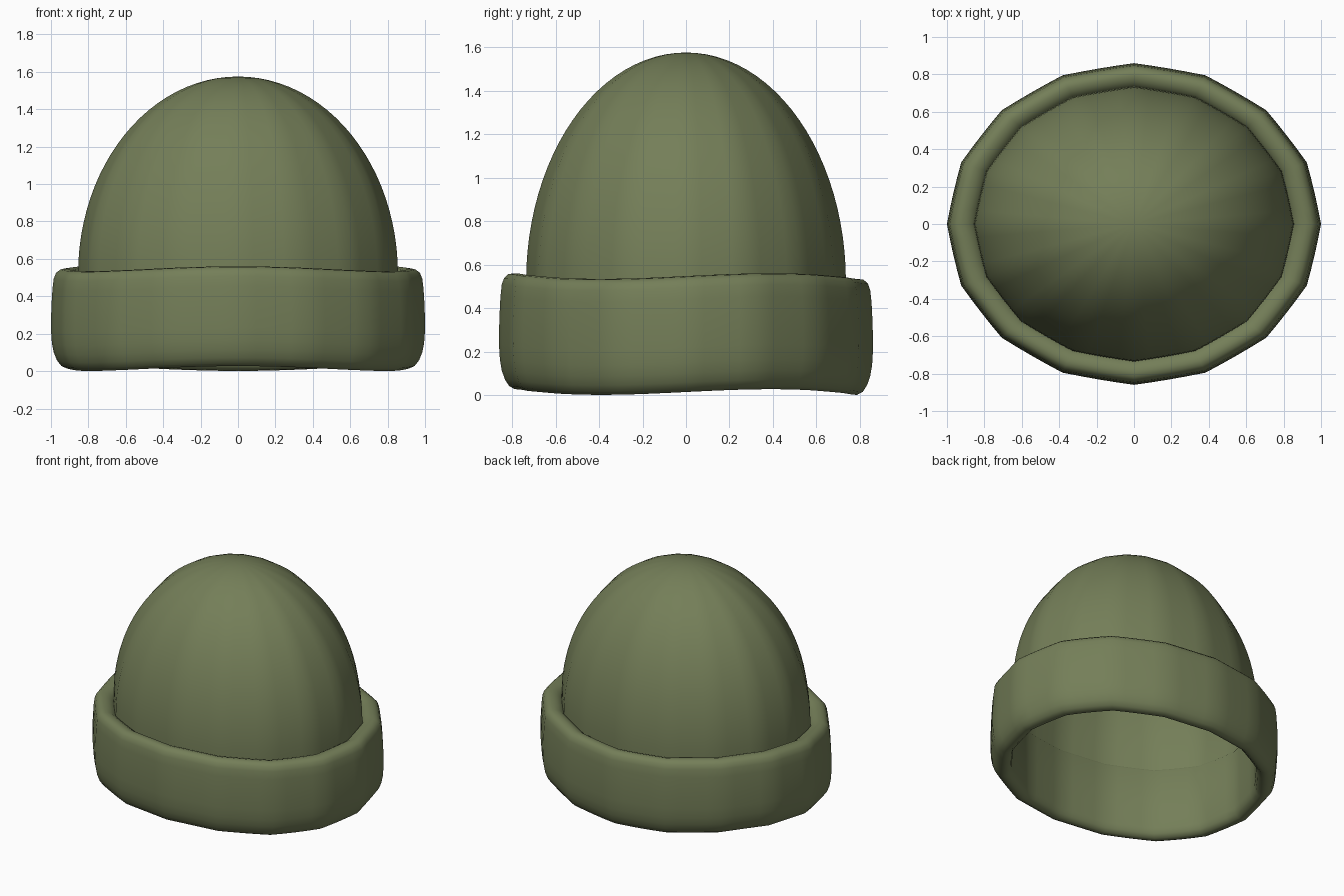
import bpy
import bmesh
from math import sin, cos, pi, tau

cube = bpy.data.objects.get("Cube")
if cube:
    bpy.data.objects.remove(cube, do_unlink=True)

SIDES, SEGMENTS, DEPTH = 16, 64, 0.86

wool = bpy.data.materials.new("olive_wool")
wool.use_nodes = True
colour = (0.175, 0.21, 0.098, 1)
wool.diffuse_color = colour
wool.node_tree.nodes["Principled BSDF"].inputs["Base Color"].default_value = colour


def softened(a):
    """Radius factor of a slightly rounded polygon with SIDES corners."""
    step = tau / SIDES
    flat = cos(step / 2) / cos(a % step - step / 2)
    return 0.2 + 0.8 * flat


def lathe(name, profile, wave=0.0, closed=False, tip=None):
    """Sweep (radius, height) points round an oval, rippling the height."""
    bm = bmesh.new()
    rings = []
    for r, z in profile:
        ring = []
        for i in range(SEGMENTS):
            a = tau * i / SEGMENTS
            k = r * softened(a)
            lift = wave * cos(3 * (a + pi / 2))
            ring.append(bm.verts.new((k * cos(a), DEPTH * k * sin(a), z + lift)))
        rings.append(ring)
    pairs = list(zip(rings, rings[1:]))
    if closed:
        pairs.append((rings[-1], rings[0]))
    for low, high in pairs:
        for i in range(SEGMENTS):
            j = (i + 1) % SEGMENTS
            bm.faces.new((low[i], low[j], high[j], high[i]))
    if tip is not None:
        top = bm.verts.new((0, 0, tip))
        for i in range(SEGMENTS):
            bm.faces.new((rings[-1][i], rings[-1][(i + 1) % SEGMENTS], top))
    bmesh.ops.recalc_face_normals(bm, faces=bm.faces)
    for f in bm.faces:
        f.smooth = True
    mesh = bpy.data.meshes.new(name)
    bm.to_mesh(mesh)
    bm.free()
    mesh.materials.append(wool)
    ob = bpy.data.objects.new(name, mesh)
    bpy.context.collection.objects.link(ob)
    return ob


# Crown: straight wall inside the cuff, then an elliptical dome
BASE, TOP, RADIUS = 0.52, 1.575, 0.855
crown = [(RADIUS, 0.08), (RADIUS, 0.3)]
for i in range(24):
    t = pi / 2 * i / 24
    crown.append((RADIUS * cos(t), BASE + (TOP - BASE) * sin(t)))
lathe("crown", crown, tip=TOP)

# Folded cuff: a padded band with a rolled lip above and below
cuff = [
    (0.85, 0.08), (0.86, 0.04), (0.885, 0.018), (0.915, 0.014),
    (0.945, 0.028), (0.968, 0.058), (0.985, 0.1), (0.995, 0.15),
    (1.0, 0.22), (0.998, 0.34), (0.992, 0.44), (0.985, 0.495),
    (0.973, 0.525), (0.95, 0.543), (0.92, 0.547), (0.89, 0.54),
    (0.865, 0.525), (0.845, 0.5),
]
lathe("folded_cuff", cuff, wave=0.013, closed=True)
